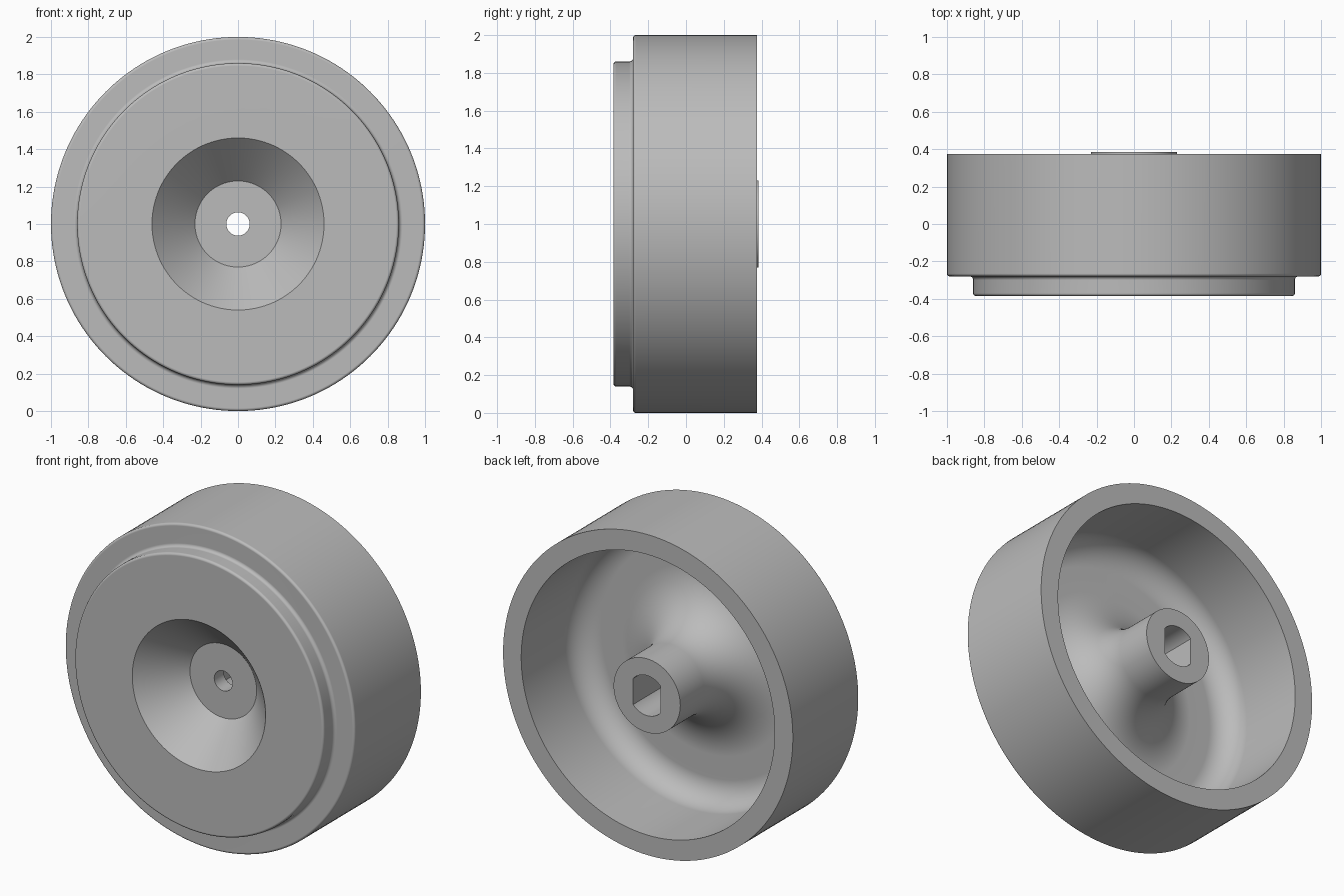
import bpy, bmesh
from math import radians, cos, sin, tau

cube = bpy.data.objects.get("Cube")
if cube:
    bpy.data.objects.remove(cube, do_unlink=True)

SEGMENTS = 160
BORE = 0.125                        # radius of the rear shaft socket
FLAT = BORE * cos(radians(40.5))    # half distance between its two flats


def arc(r, y, size, start, end, steps):
    """Rounded corner of the profile, centred on (r, y)."""
    angles = [radians(start + (end - start) * i / steps) for i in range(steps + 1)]
    return [(r + size * cos(a), y + size * sin(a)) for a in angles]


# Profile as (radius, y): front recess, stepped face, tread, hollow back, hub
profile = [(0.0625, -0.145), (0.23, -0.145), (0.46, -0.385)]
profile += arc(0.845, -0.37, 0.015, -90, 0, 6)      # raised face edge
profile += arc(0.88, -0.30, 0.02, 180, 90, 6)       # foot of the step
profile += arc(0.985, -0.265, 0.015, -90, 0, 6)     # tread edge
profile += [(1.0, 0.375), (0.875, 0.375)]           # back rim
profile += arc(0.725, -0.05, 0.15, 0, -90, 14)      # inner corner
profile += arc(0.58, 0.15, 0.35, -90, -180, 24)     # flare into the hub
profile += [(0.23, 0.385)]
socket_start = len(profile)
profile += [(BORE, 0.385), (BORE, -0.05)]           # socket with two flats
socket = range(socket_start, len(profile))
profile += [(0.0625, -0.05)]                        # narrow through hole

# Revolve the profile around the y axis
bm = bmesh.new()
rings = []
for i, (r, y) in enumerate(profile):
    ring = []
    for k in range(SEGMENTS):
        a = tau * k / SEGMENTS
        x, z = r * cos(a), r * sin(a)
        if i in socket:
            x = max(-FLAT, min(FLAT, x))
        ring.append(bm.verts.new((x, y, z)))
    rings.append(ring)
for i, ring in enumerate(rings):
    following = rings[(i + 1) % len(rings)]
    for k in range(SEGMENTS):
        n = (k + 1) % SEGMENTS
        bm.faces.new((ring[k], ring[n], following[n], following[k]))
bmesh.ops.recalc_face_normals(bm, faces=bm.faces)
mesh = bpy.data.meshes.new("wheel")
bm.to_mesh(mesh)
bm.free()

wheel = bpy.data.objects.new("wheel", mesh)
wheel.location.z = 1.0
bpy.context.collection.objects.link(wheel)

# Plain grey finish
grey = bpy.data.materials.new("plain grey")
grey.use_nodes = True
colour = (0.5, 0.5, 0.5, 1.0)
grey.diffuse_color = colour
grey.node_tree.nodes["Principled BSDF"].inputs["Base Color"].default_value = colour
mesh.materials.append(grey)

# Smooth shading with sharp edges and even flat faces
bpy.ops.object.select_all(action="DESELECT")
wheel.select_set(True)
bpy.context.view_layer.objects.active = wheel
bpy.ops.object.shade_smooth_by_angle(angle=radians(30))
weighted = wheel.modifiers.new("even_normals", "WEIGHTED_NORMAL")
weighted.keep_sharp = True
